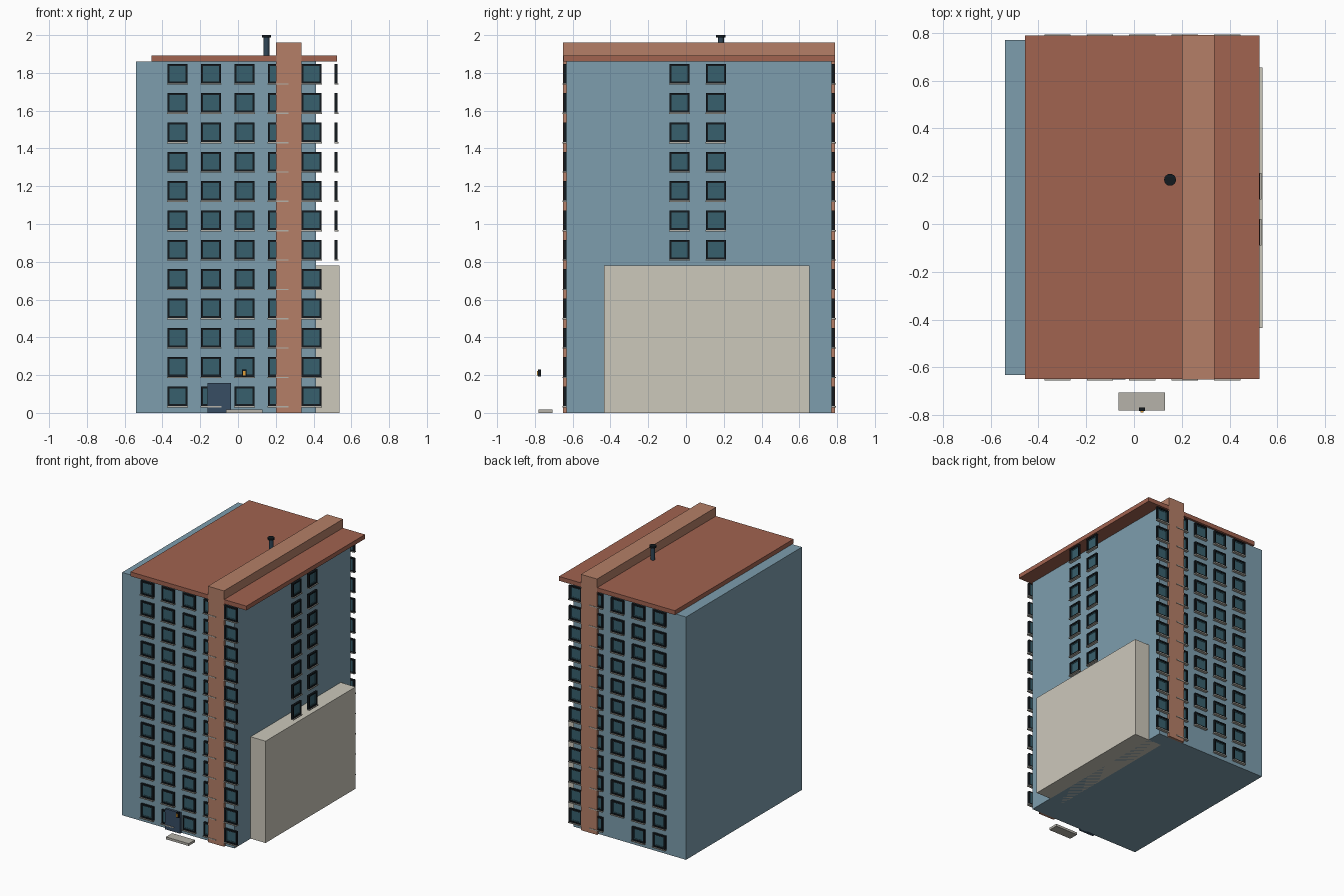
import bpy, bmesh, math
from mathutils import Matrix, Vector

if "Cube" in bpy.data.objects:
    bpy.data.objects.remove(bpy.data.objects["Cube"])


def mat(name, r, g, b):
    m = bpy.data.materials.new(name)
    m.diffuse_color = tuple((c / 255) ** 2.2 for c in (r, g, b)) + (1,)
    m.use_nodes = True
    m.node_tree.nodes["Principled BSDF"].inputs["Base Color"].default_value = m.diffuse_color
    return m


BLUE = mat("wall_blue", 124, 156, 172)
ROOF = mat("roof_red", 160, 99, 81)
BAND = mat("band_clay", 179, 126, 103)
BEIGE = mat("annex_beige", 203, 199, 186)
GLASS = mat("glass", 58, 96, 109)
FRAME = mat("frame_dark", 26, 32, 36)
STONE = mat("stone_grey", 180, 177, 168)
DOOR = mat("door_navy", 58, 78, 100)
PIPE = mat("pipe_steel", 52, 72, 88)
AMBER = mat("lamp_amber", 225, 160, 60)


def add_box(bm, x, y, z, mi=0):
    """Axis-aligned box from three (low, high) ranges."""
    size = [b - a for a, b in (x, y, z)]
    mid = Vector([(a + b) / 2 for a, b in (x, y, z)])
    r = bmesh.ops.create_cube(bm, size=1, matrix=Matrix.Translation(mid) @ Matrix.Diagonal((*size, 1)))
    for f in {f for v in r["verts"] for f in v.link_faces}:
        f.material_index = mi


def add_cyl(bm, x, y, z0, z1, r, n=16):
    bmesh.ops.create_cone(bm, cap_ends=True, segments=n, radius1=r, radius2=r, depth=z1 - z0,
                          matrix=Matrix.Translation((x, y, (z0 + z1) / 2)))


def mesh_from(bm, name, mats):
    me = bpy.data.meshes.new(name)
    bm.to_mesh(me)
    bm.free()
    for m in mats:
        me.materials.append(m)
    return me


def place(me, name, loc=(0, 0, 0), rot=0):
    ob = bpy.data.objects.new(name, me)
    ob.location, ob.rotation_euler = loc, (0, 0, rot)
    bpy.context.collection.objects.link(ob)
    return ob


def box(name, m, x, y, z):
    bm = bmesh.new()
    add_box(bm, x, y, z)
    return place(mesh_from(bm, name, [m]), name)


# Main masses
Y0, Y1 = -0.632, 0.771
box("tower_body", BLUE, (-0.54, 0.412), (Y0, Y1), (0, 1.86))
box("roof_slab", ROOF, (-0.457, 0.525), (-0.649, 0.788), (1.86, 1.893))
box("clay_band", BAND, (0.201, 0.337), (-0.651, 0.79), (0, 1.96))
box("side_annex", BEIGE, (0.30, 0.538), (-0.435, 0.655), (0, 0.78))

# Window: dark frame, recessed glass, sill (faces -y, wall plane at y = 0)
bm = bmesh.new()
W, H, T = 0.053, 0.052, 0.011
for s in (-1, 1):
    add_box(bm, sorted((s * W, s * (W - T))), (-0.016, 0), (-H, H), 0)
    add_box(bm, (-W + T, W - T), (-0.016, 0), sorted((s * H, s * (H - T))), 0)
    # inner sash
    add_box(bm, sorted((s * (W - T), s * (W - T - 0.006))), (-0.010, 0), (-H + T, H - T), 1)
    add_box(bm, (-W + T + 0.006, W - T - 0.006), (-0.010, 0),
            sorted((s * (H - T), s * (H - T - 0.006))), 1)
add_box(bm, (-W + T + 0.006, W - T - 0.006), (-0.007, 0), (-H + T + 0.006, H - T - 0.006), 1)
add_box(bm, (-W - 0.002, W + 0.002), (-0.022, 0), (-H - 0.007, -H), 2)
window = mesh_from(bm, "window", [FRAME, GLASS, STONE])

for row in range(12):
    z = 0.088 + row * 0.1553
    for col in range(5):
        x = -0.32 + col * 0.1775
        place(window, "front_window", (x, Y0, z))
        if not (row == 0 and col == 2):
            place(window, "back_window", (x, Y1, z), math.pi)
    # upper storeys only on the right side
    if row > 4:
        for y in (-0.034, 0.158):
            place(window, "side_window", (0.511, y, z), math.pi / 2)

# Entrance: door, step and lamp
box("door", DOOR, (-0.162, -0.036), (-0.65, Y0 + 0.01), (0, 0.158))
box("door_step", STONE, (-0.064, 0.129), (-0.781, -0.706), (0, 0.018))
bm = bmesh.new()
add_box(bm, (0.021, 0.046), (-0.783, -0.768), (0.192, 0.231), 0)
add_box(bm, (0.027, 0.040), (-0.789, -0.783), (0.199, 0.222), 1)
place(mesh_from(bm, "lamp", [FRAME, AMBER]), "entrance_lamp")

# Roof flue with cap
bm = bmesh.new()
add_cyl(bm, 0.151, 0.185, 1.885, 1.99, 0.016)
place(mesh_from(bm, "flue", [PIPE]), "flue_pipe")
bm = bmesh.new()
add_cyl(bm, 0.151, 0.185, 1.987, 2.0, 0.025)
place(mesh_from(bm, "flue_cap", [FRAME]), "flue_cap")
